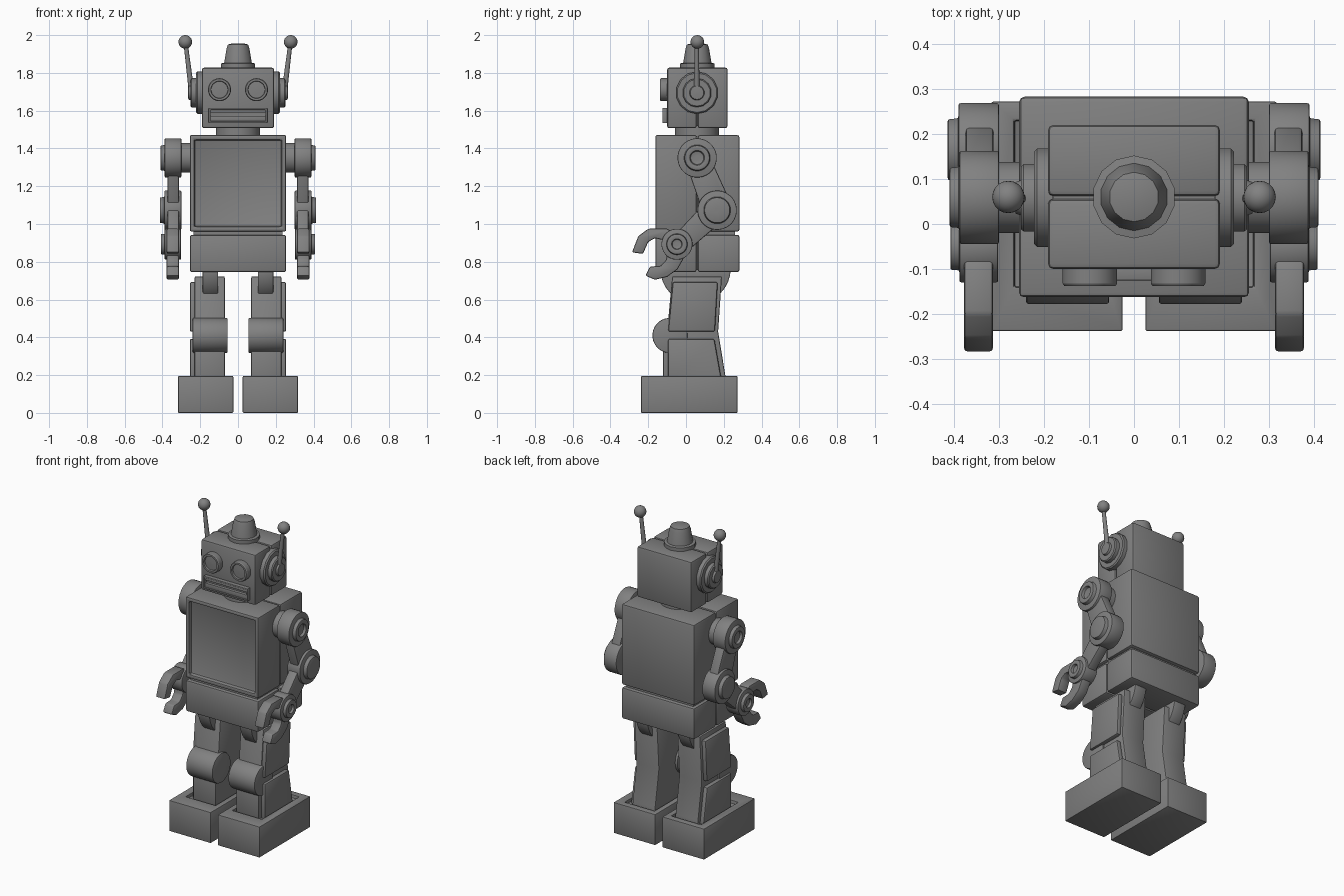
import bpy, bmesh, math
from mathutils import Vector

if "Cube" in bpy.data.objects:
    bpy.data.objects.remove(bpy.data.objects["Cube"])

grey = bpy.data.materials.new("dark_grey")
grey.diffuse_color = (0.22, 0.22, 0.22, 1)
grey.use_nodes = True
grey.node_tree.nodes["Principled BSDF"].inputs["Base Color"].default_value = grey.diffuse_color


def finish(name, bm, bevel=0.0, mirror=False, seg=2):
    """Bevel sharp edges, shade, colour, and optionally mirror across x = 0."""
    bmesh.ops.recalc_face_normals(bm, faces=bm.faces)
    if bevel:
        edges = [e for e in bm.edges if e.is_manifold and e.calc_face_angle(0) > 0.5]
        bmesh.ops.bevel(bm, geom=edges, offset=bevel, segments=seg, profile=0.5,
                        affect='EDGES', clamp_overlap=True)
    me = bpy.data.meshes.new(name)
    bm.to_mesh(me)
    bm.free()
    me.materials.append(grey)
    me.polygons.foreach_set("use_smooth", [True] * len(me.polygons))
    me.set_sharp_from_angle(angle=math.radians(32))
    ob = bpy.data.objects.new(name, me)
    bpy.context.collection.objects.link(ob)
    if mirror:
        ob.modifiers.new("mirror", 'MIRROR').use_axis[0] = True
    return ob


def box_bm(x, y, z):
    bm = bmesh.new()
    bmesh.ops.create_cube(bm, size=1)
    for v in bm.verts:
        v.co = Vector([a[0] if c < 0 else a[1] for a, c in zip((x, y, z), v.co)])
    return bm


def recess(bm, normal, inset, depth):
    """Inset the face pointing along normal and push it inwards."""
    n = Vector(normal)
    bm.normal_update()
    f = max(bm.faces, key=lambda f: f.normal.dot(n))
    bmesh.ops.inset_individual(bm, faces=[f], thickness=inset)
    r = bmesh.ops.extrude_discrete_faces(bm, faces=[f])
    bmesh.ops.translate(bm, verts=r['faces'][0].verts, vec=-n * depth)


def box(name, x, y, z, bevel=0.01, mirror=False):
    return finish(name, box_bm(x, y, z), bevel, mirror)


def lathe(name, profile, axis, centre, n=32, bevel=0.0, mirror=False):
    """Spin (radius, position) points about an axis; centre gives the other two coordinates."""
    bm = bmesh.new()
    rings = []
    for r, h in profile:
        ring = []
        for i in range(n):
            t = 2 * math.pi * (i + 0.5) / n
            co = [centre[0] + r * math.cos(t), centre[1] + r * math.sin(t)]
            co.insert('xyz'.index(axis), h)
            ring.append(bm.verts.new(co))
        rings.append(ring)
    for a, b in zip(rings, rings[1:]):
        for i in range(n):
            bm.faces.new((a[i], a[(i + 1) % n], b[(i + 1) % n], b[i]))
    bm.faces.new(rings[0])
    bm.faces.new(rings[-1])
    return finish(name, bm, bevel, mirror)


def prism(name, pts, x0, x1, bevel=0.008):
    """Extrude a (y, z) outline along x, mirrored."""
    bm = bmesh.new()
    f = bm.faces.new([bm.verts.new((x0, y, z)) for y, z in pts])
    r = bmesh.ops.extrude_face_region(bm, geom=[f])
    bmesh.ops.translate(bm, vec=(x1 - x0, 0, 0),
                        verts=[v for v in r['geom'] if isinstance(v, bmesh.types.BMVert)])
    return finish(name, bm, bevel, True)


def shell(name, w, y0, y1, z0, z1, panel=False):
    """Pressed front and back half shells with a seam over a solid core."""
    bm = box_bm((-w, w), (y0, 0.056), (z0, z1))
    if panel:
        recess(bm, (0, -1, 0), 0.036, 0.024)
    finish(name + "_front", bm, 0.009 if panel else 0.012)
    box(name + "_back", (-w, w), (0.062, y1), (z0, z1), 0.012)
    k = 0.012
    box(name + "_core", (k - w, w - k), (0, 0.12), (z0 + k, z1 - k), 0)


# Head, torso and hips
shell("head", 0.191, -0.10, 0.22, 1.507, 1.828)
shell("torso", 0.255, -0.162, 0.283, 0.96, 1.471, True)
shell("hips", 0.255, -0.162, 0.283, 0.745, 0.943)
box("waist", (-0.235, 0.235), (-0.14, 0.26), (0.93, 0.98), 0)
lathe("neck", [(0.117, 1.46), (0.117, 1.53)], 'z', (0, 0.058))

# Lamp on top of the head
lathe("lamp", [(0.092, 1.82), (0.092, 1.85), (0.075, 1.853), (0.062, 1.93), (0.055, 1.95), (0.03, 1.956)],
      'z', (0, 0.06), 14)

# Eyes and mouth
for s in (-1, 1):
    lathe("eye", [(0.061, -0.08), (0.061, -0.132), (0.057, -0.138), (0.046, -0.138), (0.044, -0.126), (0.01, -0.128)],
          'y', (s * 0.098, 1.711))
bm = box_bm((-0.155, 0.155), (-0.125, -0.09), (1.535, 1.614))
recess(bm, (0, -1, 0), 0.013, 0.02)
finish("mouth", bm, 0.002)
box("lower_lip", (-0.145, 0.145), (-0.124, -0.1), (1.545, 1.573), 0.002)
box("upper_lip", (-0.145, 0.145), (-0.124, -0.1), (1.59, 1.605), 0.002)

# Ears and antennae
lathe("ear", [(0.112, 0.18), (0.112, 0.215), (0.105, 0.222), (0.077, 0.222), (0.077, 0.245), (0.071, 0.251),
              (0.04, 0.251), (0.036, 0.263), (0.01, 0.265)], 'x', (0.058, 1.695), 14, mirror=True)
bm = bmesh.new()
a, b = Vector((0.245, 0.057, 1.695)), Vector((0.277, 0.057, 1.955))
bmesh.ops.create_cone(bm, cap_ends=True, segments=12, radius1=0.015, radius2=0.011, depth=(b - a).length)
bmesh.ops.transform(bm, matrix=(b - a).to_track_quat('Z', 'Y').to_matrix().to_4x4(), verts=bm.verts)
bmesh.ops.translate(bm, vec=(a + b) / 2, verts=bm.verts)
finish("antenna_rod", bm, 0, True)
bm = bmesh.new()
bmesh.ops.create_uvsphere(bm, u_segments=20, v_segments=12, radius=0.036)
bmesh.ops.translate(bm, vec=(0.279, 0.06, 1.964), verts=bm.verts)
finish("antenna_ball", bm, 0, True)

# Arm joints
lathe("shoulder_axle", [(0.079, 0.22), (0.079, 0.32)], 'x', (0.059, 1.35), mirror=True)
lathe("shoulder", [(0.03, 0.30), (0.104, 0.30), (0.104, 0.388), (0.068, 0.388), (0.066, 0.41), (0.038, 0.41),
                   (0.036, 0.392), (0.01, 0.392)], 'x', (0.059, 1.35), bevel=0.005, mirror=True)
lathe("elbow", [(0.03, 0.30), (0.104, 0.30), (0.104, 0.39), (0.07, 0.39), (0.068, 0.414), (0.01, 0.414)],
      'x', (0.165, 1.073), bevel=0.005, mirror=True)
lathe("wrist", [(0.03, 0.302), (0.082, 0.302), (0.082, 0.388), (0.055, 0.388), (0.054, 0.408), (0.027, 0.408),
                (0.026, 0.392), (0.008, 0.392)], 'x', (-0.048, 0.893), bevel=0.004, mirror=True)

# Arm links and claws
prism("upper_arm", [(0.0, 1.32), (0.12, 1.37), (0.225, 1.14), (0.225, 1.08), (0.085, 1.05), (0.065, 1.13)], 0.312, 0.374)
prism("forearm", [(0.06, 1.07), (0.13, 1.13), (0.21, 1.03), (0.14, 0.97), (-0.01, 0.84), (-0.09, 0.91)], 0.312, 0.374)
prism("upper_claw", [(-0.06, 0.955), (-0.10, 0.975), (-0.20, 0.975), (-0.253, 0.935), (-0.286, 0.85), (-0.228, 0.842),
                     (-0.20, 0.905), (-0.165, 0.925), (-0.12, 0.915), (-0.07, 0.87)], 0.313, 0.378)
prism("lower_claw", [(0.0, 0.84), (-0.045, 0.76), (-0.10, 0.72), (-0.165, 0.705), (-0.215, 0.727), (-0.19, 0.775),
                     (-0.135, 0.778), (-0.105, 0.81), (-0.10, 0.86), (-0.05, 0.90)], 0.313, 0.378)

# Legs: hip discs, main column, outer plates and knee rollers
hip = [(0.05 + 0.187 * math.cos(t), 0.765 + 0.187 * math.sin(t))
       for t in [math.pi * (1 + i / 16) for i in range(17)]]
prism("hip_disc", hip, 0.105, 0.187, 0.006)
prism("leg", [(-0.073, 0.723), (-0.10, 0.43), (-0.122, 0.34), (-0.122, 0.15), (0.215, 0.15), (0.208, 0.20),
              (0.17, 0.43), (0.19, 0.723)], 0.07, 0.23)
prism("thigh_plate", [(-0.07, 0.693), (-0.095, 0.43), (0.153, 0.43), (0.168, 0.693)], 0.22, 0.255, 0.01)
prism("shin_plate", [(-0.095, 0.392), (-0.095, 0.16), (0.19, 0.16), (0.184, 0.20), (0.15, 0.392)], 0.22, 0.255, 0.01)
lathe("knee", [(0.093, 0.055), (0.093, 0.24)], 'x', (-0.085, 0.41), bevel=0.006, mirror=True)

# Feet with a shallow socket around the leg
bm = box_bm((0.025, 0.317), (-0.238, 0.272), (0, 0.195))
recess(bm, (0, 0, 1), 0.03, 0.02)
socket = [v for v in bm.verts if 0.04 < v.co.x < 0.3]
for v in socket:
    v.co.x = 0.06 if v.co.x < 0.17 else 0.266
    v.co.y = -0.14 if v.co.y < 0 else 0.23
finish("foot", bm, 0.005, True)
